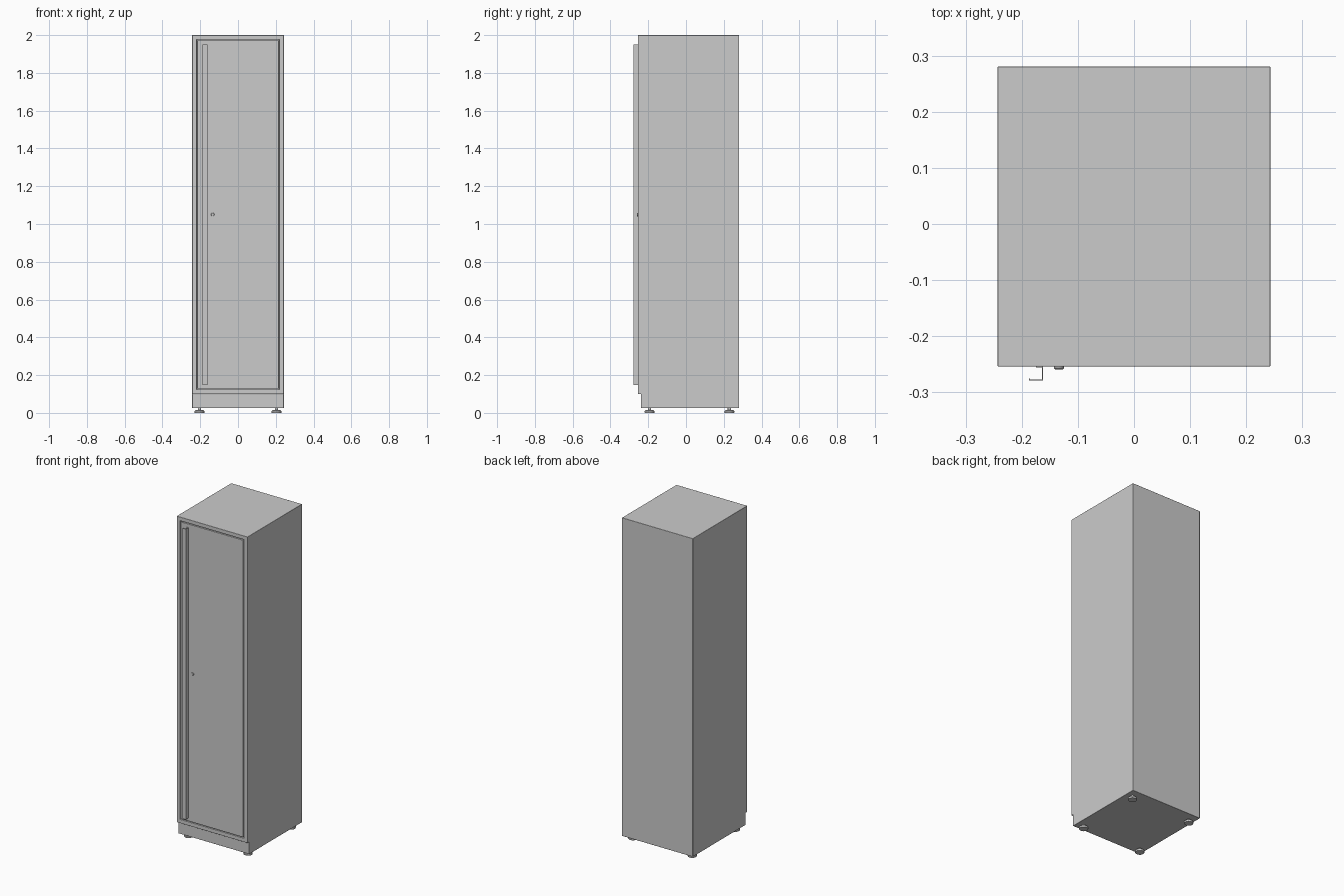
import bpy, bmesh, math
from mathutils import Vector

if "Cube" in bpy.data.objects:
    bpy.data.objects.remove(bpy.data.objects["Cube"])

W = 0.243                      # half width
Y_FRONT, Y_BACK, Y_PLINTH = -0.254, 0.281, -0.238
DOOR_W, DOOR_Z0, DOOR_Z1 = 0.219, 0.123, 1.977


def finish(bm, name, bevel=0.0, smooth=True):
    bmesh.ops.recalc_face_normals(bm, faces=bm.faces)
    me = bpy.data.meshes.new(name)
    bm.to_mesh(me)
    bm.free()
    ob = bpy.data.objects.new(name, me)
    bpy.context.collection.objects.link(ob)
    if bevel:
        m = ob.modifiers.new("bevel", 'BEVEL')
        m.width, m.segments, m.limit_method = bevel, 2, 'ANGLE'
    if smooth:
        bpy.ops.object.select_all(action='DESELECT')
        ob.select_set(True)
        bpy.context.view_layer.objects.active = ob
        bpy.ops.object.shade_smooth_by_angle(angle=math.radians(35))
    return ob


def prism(points, offset):
    """Extrude a closed 3D outline along an offset."""
    bm = bmesh.new()
    face = bm.faces.new([bm.verts.new(p) for p in points])
    ext = bmesh.ops.extrude_face_region(bm, geom=[face])
    verts = [g for g in ext['geom'] if isinstance(g, bmesh.types.BMVert)]
    bmesh.ops.translate(bm, verts=verts, vec=offset)
    bmesh.ops.recalc_face_normals(bm, faces=bm.faces)
    return bm


def lathe(name, profile, loc, axis='Z', steps=28):
    """Spin an (r, height) profile around z, or around -y."""
    bm = bmesh.new()
    verts = [bm.verts.new((r, 0, h)) for r, h in profile]
    edges = [bm.edges.new(p) for p in zip(verts, verts[1:])]
    bmesh.ops.spin(bm, geom=verts + edges, cent=(0, 0, 0), axis=(0, 0, 1),
                   angle=math.tau, steps=steps)
    bmesh.ops.remove_doubles(bm, verts=bm.verts, dist=1e-5)
    ob = finish(bm, name)
    ob.location = loc
    if axis == 'Y':
        ob.rotation_euler.x = math.radians(90)
    return ob


# Cabinet body: side profile with stepped-back plinth, recessed door opening
side = [(Y_BACK, 0.025), (Y_BACK, 2.0), (Y_FRONT, 2.0),
        (Y_FRONT, 0.10), (Y_PLINTH, 0.10), (Y_PLINTH, 0.025)]
bm = prism([(-W, y, z) for y, z in side], (2 * W, 0, 0))
front = min(bm.faces, key=lambda f: f.calc_center_median().y)
bmesh.ops.inset_region(bm, faces=[front], thickness=0.02)
for v in front.verts:          # fit the inset to the door opening
    v.co.x = math.copysign(DOOR_W, v.co.x)
    v.co.z = DOOR_Z1 if v.co.z > 1 else DOOR_Z0
ext = bmesh.ops.extrude_face_region(bm, geom=[front])
verts = [g for g in ext['geom'] if isinstance(g, bmesh.types.BMVert)]
bmesh.ops.translate(bm, verts=verts, vec=(0, 0.022, 0))
if front.is_valid:
    bmesh.ops.delete(bm, geom=[front], context='FACES_ONLY')
finish(bm, "cabinet_body", 0.0015)

# Door, flush in the opening with a narrow gap all round
GAP = 0.005
x, z0, z1 = DOOR_W - GAP, DOOR_Z0 + GAP, DOOR_Z1 - GAP
bm = prism([(-x, Y_FRONT, z0), (x, Y_FRONT, z0), (x, Y_FRONT, z1), (-x, Y_FRONT, z1)],
           (0, 0.021, 0))
finish(bm, "door", 0.0015)

# Full-height handle: folded sheet with flange, web, grip and small return lip
T = 0.002
a = Y_FRONT
outline = [(-0.175, a), (-0.175, a - T), (-0.162 - T, a - T), (-0.162 - T, -0.279 + T),
           (-0.187 + T, -0.279 + T), (-0.187 + T, -0.279 + 2 * T), (-0.187, -0.279 + 2 * T),
           (-0.187, -0.279), (-0.162, -0.279), (-0.162, a)]
outline = [(px, py) for px, py in outline]
bm = prism([(px, py, 0.147) for px, py in outline], (0, 0, 1.95 - 0.147))
finish(bm, "door_handle")

# Lock cylinder
lathe("door_lock", [(0, -0.004), (0.009, -0.004), (0.009, 0.003), (0.007, 0.005),
                    (0.005, 0.005), (0.005, 0.004), (0, 0.004)],
      (-0.134, Y_FRONT, 1.05), axis='Y')

# Levelling feet: disc pad with a threaded stem
foot = [(0, 0), (0.025, 0), (0.026, 0.002), (0.026, 0.010), (0.022, 0.014),
        (0.009, 0.015), (0.009, 0.028), (0, 0.028)]
for sx, xn in ((-1, "left"), (1, "right")):
    for y, yn in ((-0.193, "front"), (0.230, "back")):
        lathe(f"foot_{yn}_{xn}", foot, (sx * 0.204, y, 0))
